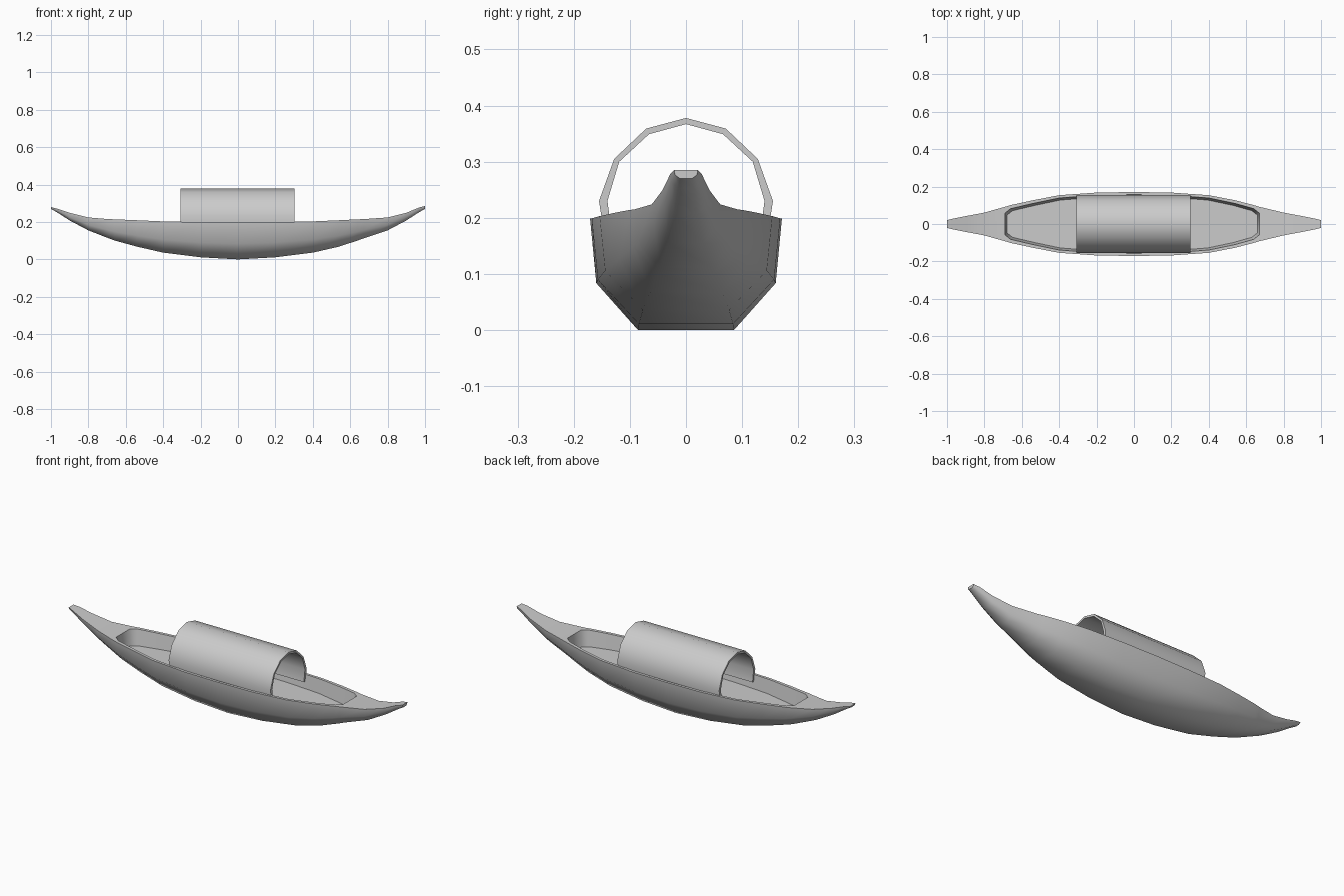
import bpy, bmesh, math

if "Cube" in bpy.data.objects:
    bpy.data.objects.remove(bpy.data.objects["Cube"])


def finish(bm, name, angle):
    bmesh.ops.recalc_face_normals(bm, faces=bm.faces)
    mesh = bpy.data.meshes.new(name)
    bm.to_mesh(mesh)
    bm.free()
    ob = bpy.data.objects.new(name, mesh)
    bpy.context.collection.objects.link(ob)
    bpy.ops.object.select_all(action='DESELECT')
    ob.select_set(True)
    bpy.context.view_layer.objects.active = ob
    bpy.ops.object.shade_smooth_by_angle(angle=math.radians(angle))
    return ob


# Half-hull stations: x, half width, keel z, deck z, cockpit half width (0 = decked over)
half = [
    (0.00, 0.171, 0.000, 0.199, 0.157),
    (0.20, 0.168, 0.011, 0.199, 0.154),
    (0.40, 0.154, 0.036, 0.203, 0.139),
    (0.54, 0.127, 0.068, 0.209, 0.110),
    (0.65, 0.101, 0.101, 0.214, 0.082),
    (0.68, 0.092, 0.112, 0.215, 0.058),
    (0.80, 0.061, 0.155, 0.224, 0),
    (0.90, 0.042, 0.208, 0.249, 0),
    (0.97, 0.028, 0.253, 0.275, 0),
    (1.00, 0.021, 0.270, 0.282, 0),
]
stations = [(-x, *r) for x, *r in reversed(half[1:])] + half
FLOOR = 0.13

# Hull with rim, decked ends and sunken cockpit
bm = bmesh.new()
rings = []
for x, w, zb, zt, c in stations:
    if 0.6 < abs(x) < 0.7:
        x -= 0.01
    if abs(x) > 0.95:
        zt += 0.003 * (1 if x > 0 else -1)
    zc = zb + 0.42 * (zt - zb)
    sec = [(w, zt), (w * 0.935, zc), (w * 0.5, zb)]
    sec += [(-y, z) for y, z in reversed(sec)]
    hull = [bm.verts.new((x, y, z)) for y, z in sec]
    well = None
    if c:
        xf = x * 0.985
        f = c - 0.011
        well = [bm.verts.new(p) for p in
                ((x, c, zt), (xf, f, FLOOR), (xf, -f, FLOOR), (x, -c, zt))]
    rings.append((hull, well))

for (h0, w0), (h1, w1) in zip(rings, rings[1:]):
    for i in range(5):
        bm.faces.new((h0[i], h0[i + 1], h1[i + 1], h1[i]))
    if w0 and w1:
        # rim, cockpit walls and floor
        a = [h0[0]] + w0 + [h0[5]]
        b = [h1[0]] + w1 + [h1[5]]
        for i in range(5):
            bm.faces.new((a[i], a[i + 1], b[i + 1], b[i]))
    else:
        # closed deck, plus the cockpit end wall where the well stops
        e0 = [h0[0]] + ([w0[0], w0[3]] if w0 else []) + [h0[5]]
        e1 = [h1[0]] + ([w1[0], w1[3]] if w1 else []) + [h1[5]]
        bm.faces.new(e0 + e1[::-1])
        if w0 or w1:
            bm.faces.new(w0 or w1)
bm.faces.new(rings[0][0])
bm.faces.new(rings[-1][0])
finish(bm, "hull", 52)

# Arched canopy: outer and inner outlines joined into a closed profile
outer = [(0.145, 0.165), (0.155, 0.23), (0.128, 0.305), (0.071, 0.359)]
inner = [(0.131, 0.165), (0.140, 0.23), (0.119, 0.300), (0.066, 0.349)]


def arch(pts, top):
    return pts + [(0, top)] + [(-y, z) for y, z in reversed(pts)]


bm = bmesh.new()
ends = []
for x in (-0.307, 0.303):
    ends.append([[bm.verts.new((x, y, z)) for y, z in arch(p, t)]
                 for p, t in ((outer, 0.378), (inner, 0.367))])
(o0, i0), (o1, i1) = ends
loops = [o0, o1, i1, i0]
for a, b in zip(loops, loops[1:] + loops[:1]):
    for k in range(len(a) - 1):
        bm.faces.new((a[k], a[k + 1], b[k + 1], b[k]))
for k in (0, -1):
    bm.faces.new([l[k] for l in loops])
finish(bm, "canopy", 40)
